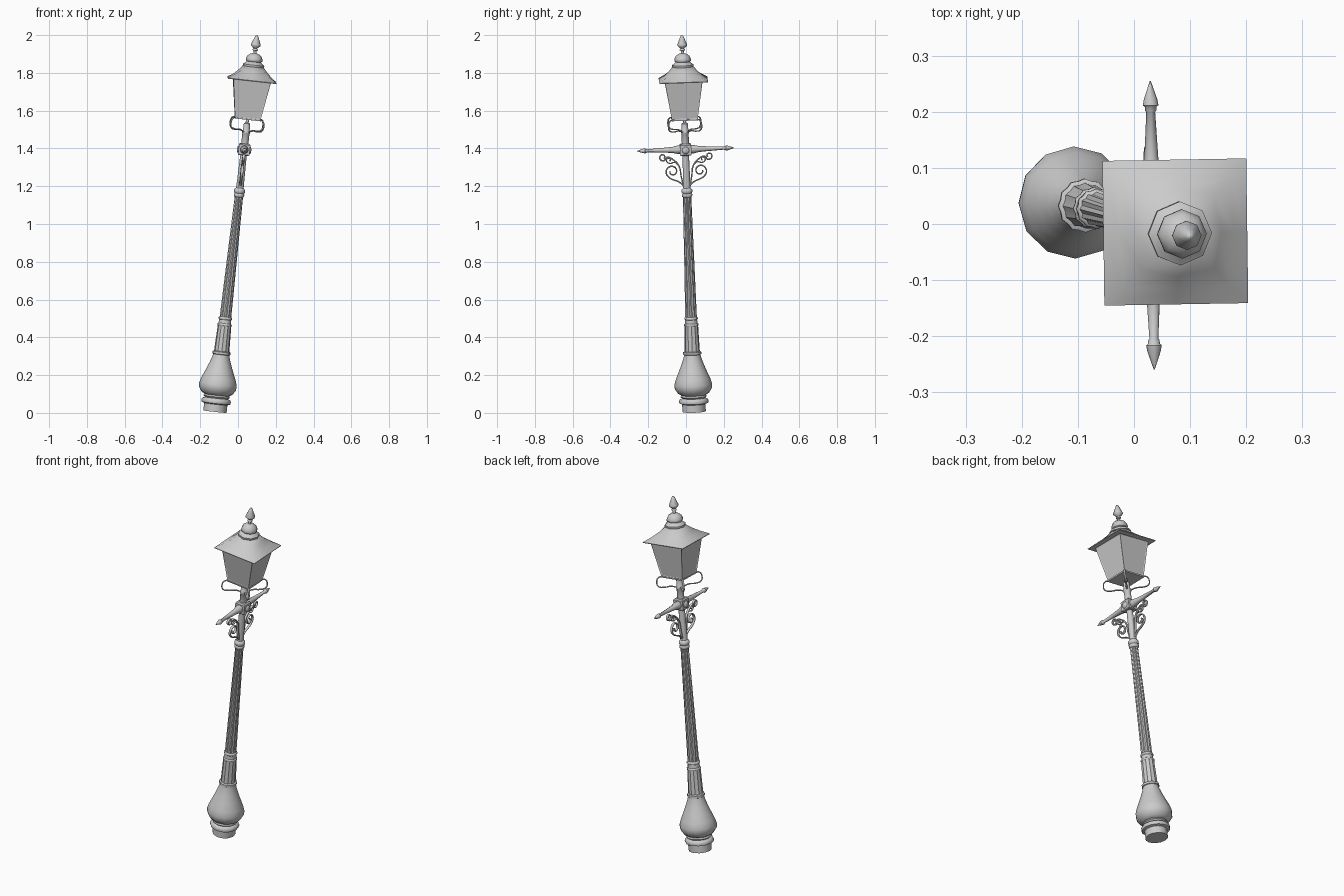
import bpy, bmesh, math
from mathutils import Matrix, Vector

if "Cube" in bpy.data.objects:
    bpy.data.objects.remove(bpy.data.objects["Cube"], do_unlink=True)

# The whole lamp leans: build upright, then place along the leaning axis
FOOT, TIP = Vector((-0.122, 0.043, 0.007)), Vector((0.10, -0.022, 2.0))
AXIS = TIP - FOOT
LEAN = (Matrix.Translation(FOOT)
        @ Vector((0, 0, 1)).rotation_difference(AXIS).to_matrix().to_4x4()
        @ Matrix.Rotation(math.radians(0.9), 4, 'Z'))
ARM_Z = 1.4


def finish(obj, local=Matrix(), angle=50):
    obj.matrix_world = LEAN @ local
    bpy.ops.object.select_all(action='DESELECT')
    obj.select_set(True)
    bpy.context.view_layer.objects.active = obj
    if obj.type == 'CURVE':
        bpy.ops.object.convert(target='MESH')
    bpy.ops.object.shade_smooth_by_angle(angle=math.radians(angle))


def loft(name, rings, local=Matrix(), angle=50):
    """Skin a stack of equal-length point rings and cap both ends."""
    bm = bmesh.new()
    rows = [[bm.verts.new(p) for p in ring] for ring in rings]
    n = len(rows[0])
    for low, high in zip(rows, rows[1:]):
        for i in range(n):
            j = (i + 1) % n
            bm.faces.new((low[i], low[j], high[j], high[i]))
    bm.faces.new(rows[0][::-1])
    bm.faces.new(rows[-1])
    bmesh.ops.recalc_face_normals(bm, faces=bm.faces)
    mesh = bpy.data.meshes.new(name)
    bm.to_mesh(mesh)
    bm.free()
    obj = bpy.data.objects.new(name, mesh)
    bpy.context.collection.objects.link(obj)
    finish(obj, local, angle)
    return obj


def circle(r, z, sides, flute=0):
    ring = []
    for i in range(sides):
        a = math.tau * i / sides
        q = r * (1 - flute * (i % 2))
        ring.append((q * math.cos(a), q * math.sin(a), z))
    return ring


def lathe(name, profile, sides=12, flute=0, local=Matrix(), angle=50):
    return loft(name, [circle(r, z, sides, flute) for r, z in profile], local, angle)


def square(h, z):
    return [(h, 0, z), (h, h, z), (0, h, z), (-h, h, z),
            (-h, 0, z), (-h, -h, z), (0, -h, z), (h, -h, z)]


def strip(name, points, turn, width, thick):
    """A bent metal strip drawn in the radial plane at the given turn."""
    data = bpy.data.curves.new(name, 'CURVE')
    data.dimensions = '2D'
    data.fill_mode = 'NONE'
    data.extrude, data.bevel_depth, data.bevel_resolution = width, thick, 1
    data.resolution_u = 6
    s = data.splines.new('BEZIER')
    s.bezier_points.add(len(points) - 1)
    for bp, (r, z) in zip(s.bezier_points, points):
        bp.co = (r, z, 0)
        bp.handle_left_type = bp.handle_right_type = 'AUTO'
    obj = bpy.data.objects.new(name, data)
    bpy.context.collection.objects.link(obj)
    finish(obj, Matrix.Rotation(turn, 4, 'Z') @ Matrix.Rotation(math.pi / 2, 4, 'X'))


def spiral(cx, cz, r0, r1, start, sweep, count=9):
    out = []
    for i in range(count):
        t = i / (count - 1)
        r, a = r0 + (r1 - r0) * t, math.radians(start + sweep * t)
        out.append((cx + r * math.cos(a), cz + r * math.sin(a)))
    return out


# Base with plinth, flange and bell
lathe("base_plinth", [(.062, 0), (.062, .04), (.076, .045), (.079, .056), (.074, .067),
                      (.062, .072), (.07, .08), (.066, .088)])
lathe("base_bell", [(.062, .086), (.082, .098), (.098, .122), (.1, .145), (.091, .175),
                    (.074, .215), (.058, .255), (.046, .29), (.042, .312)])
lathe("bell_collar", [(.042, .302), (.048, .306), (.048, .318), (.042, .322)], 24, .06)

# Post: lower drum, beaded rings, fluted shaft, upper tube
lathe("lower_drum", [(.041, .31), (.036, .46)], 24, .07, angle=30)
for z, r in ((.462, .038), (.496, .036)):
    lathe("post_ring", [(r * .85, z - .008), (r, z - .003), (r, z + .004), (r * .85, z + .009)],
          24, .07)
lathe("drum_neck", [(.034, .46), (.031, .5)])
lathe("fluted_shaft", [(.031, .49), (.022, 1.15)], 24, .12, angle=30)
lathe("shaft_capital", [(.022, 1.142), (.027, 1.147), (.028, 1.158), (.024, 1.163),
                        (.029, 1.17), (.029, 1.182), (.02, 1.192)])
lathe("upper_tube", [(.02, 1.185), (.017, 1.37)])

# Cross block with round bosses front and back, and the stem above
loft("cross_block", [square(.026, ARM_Z - .034), square(.03, ARM_Z - .03),
                     square(.03, ARM_Z + .022), square(.024, ARM_Z + .028)], angle=25)
for turn in (0, math.pi):
    lathe("block_boss", [(.02, .028), (.017, .035), (.008, .038)],
          local=Matrix.Translation((0, 0, ARM_Z - .005))
          @ Matrix.Rotation(turn, 4, 'Z') @ Matrix.Rotation(math.pi / 2, 4, 'Y'))
lathe("stem", [(.019, 1.42), (.019, 1.48), (.022, 1.484), (.022, 1.494), (.018, 1.5),
               (.017, 1.535), (.008, 1.54), (.008, 1.565)])

# Ladder arms with spear ends and scroll brackets, one on each side
for side, turn in (("left_side", math.pi / 2), ("right_side", -math.pi / 2)):
    lathe("arm_" + side, [(.022, .028), (.022, .045), (.016, .07), (.0125, .12), (.008, .202),
                          (.0105, .205), (.0105, .211), (.014, .214), (.012, .225),
                          (.001, .257)], 8,
          local=Matrix.Translation((0, 0, ARM_Z - .003))
          @ Matrix.Rotation(turn, 4, 'Z') @ Matrix.Rotation(math.pi / 2, 4, 'Y'))
    strip("bracket_sweep_" + side,
          [(.017, 1.2), (.028, 1.255), (.038, 1.31), (.068, 1.345), (.1, 1.358)]
          + spiral(.122, 1.36, .02, .008, 250, 340), turn, .004, .0035)
    strip("bracket_scroll_" + side,
          [(.017, 1.205), (.04, 1.225), (.075, 1.24)]
          + spiral(.074, 1.282, .036, .012, -60, 430, 12), turn, .004, .0035)
    strip("bracket_curl_" + side,
          [(.04, 1.315), (.06, 1.33), (.085, 1.325)]
          + spiral(.09, 1.343, .014, .006, -50, 300, 7), turn, .003, .003)

# Four wire loops carrying the lantern corners
for i in range(4):
    strip("lantern_loop", [(.088, 1.562), (.112, 1.558), (.123, 1.535), (.116, 1.508),
                           (.085, 1.499), (.05, 1.5), (.015, 1.49)],
          math.radians(45 + 90 * i), .002, .003)


# Tapered lantern with recessed panes
def corners(h, z):
    return [(h, h, z), (-h, h, z), (-h, -h, z), (h, -h, z)]


lantern = loft("lantern_body", [corners(.068, 1.563), corners(.1, 1.765)], angle=25)
bm = bmesh.new()
bm.from_mesh(lantern.data)
panes = [f for f in bm.faces if abs(f.normal.z) < .5]
bmesh.ops.inset_individual(bm, faces=panes, thickness=.007, depth=-.004)
bm.to_mesh(lantern.data)
bm.free()
loft("lantern_sill", [corners(.07, 1.557), corners(.071, 1.565)], angle=25)


# Roof: square eaves sweeping up into a round neck
def roof_ring(t, h, z):
    sq, ci = square(h, z), circle(h, z, 8)
    return [Vector(a).lerp(Vector(b), t) for a, b in zip(sq, ci)]


loft("roof", [roof_ring(0, .102, 1.764), roof_ring(0, .128, 1.764), roof_ring(0, .129, 1.768),
              roof_ring(.25, .103, 1.789), roof_ring(.6, .078, 1.813),
              roof_ring(1, .056, 1.838)], angle=65)

# Stepped cap, dome and spear finial
lathe("roof_cap", [(.05, 1.83), (.057, 1.838), (.057, 1.848), (.046, 1.856), (.038, 1.864),
                   (.044, 1.869), (.044, 1.879), (.037, 1.895), (.022, 1.906), (.01, 1.91)], 8)
lathe("finial", [(.009, 1.905), (.008, 1.922), (.014, 1.925), (.014, 1.931), (.009, 1.935),
                 (.026, 1.95), (.026, 1.956), (.013, 1.988), (.006, 2.004), (.001, 2.006)], 8)
